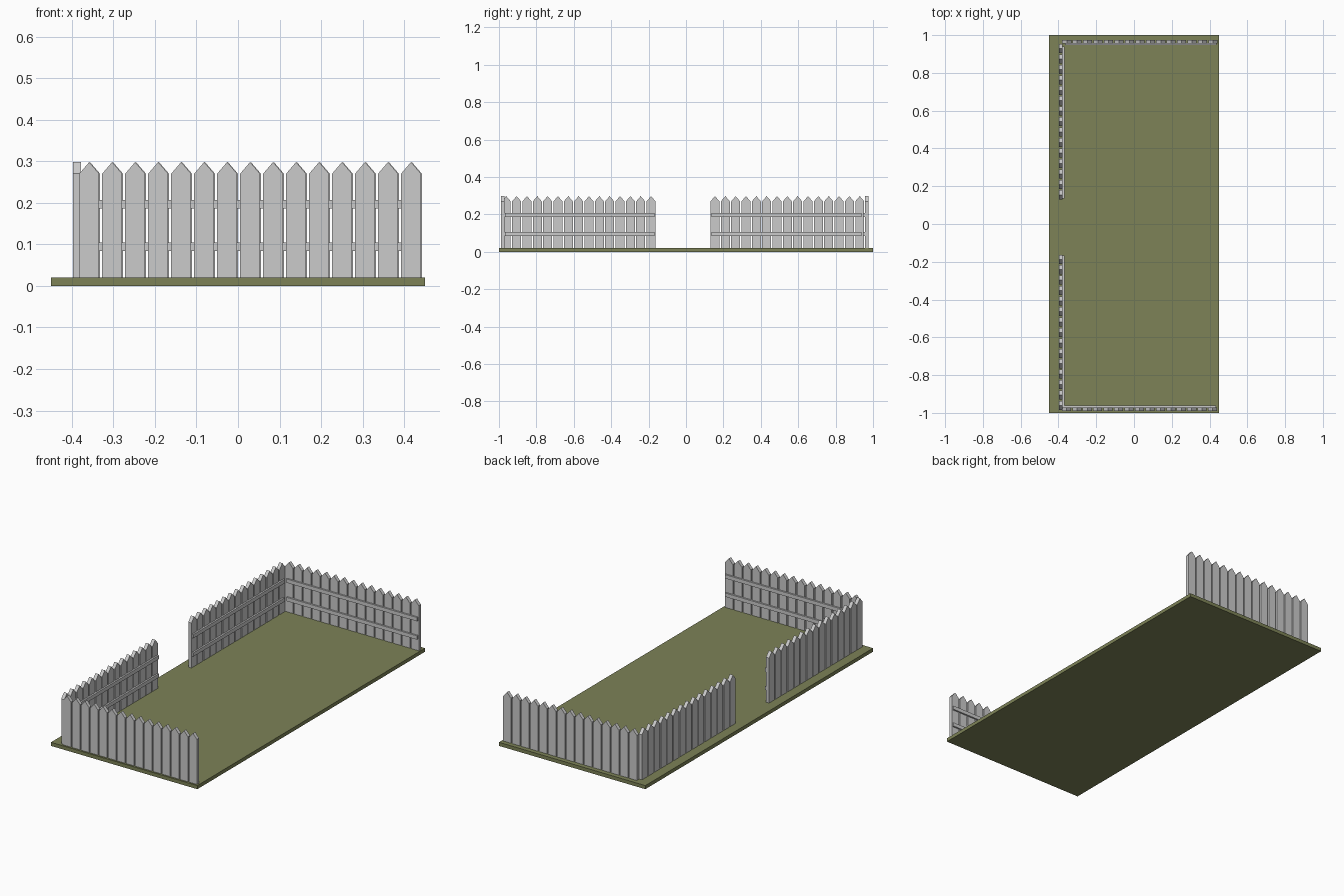
import bpy, bmesh, math
from mathutils import Matrix, Vector

if "Cube" in bpy.data.objects:
    bpy.data.objects.remove(bpy.data.objects["Cube"])


def material(name, rgb):
    m = bpy.data.materials.new(name)
    m.diffuse_color = (*rgb, 1)
    m.use_nodes = True
    m.node_tree.nodes["Principled BSDF"].inputs["Base Color"].default_value = m.diffuse_color
    return m


GRASS = material("olive grass", (0.205, 0.225, 0.095))
WOOD = material("pale grey wood", (0.60, 0.60, 0.60))


def finish(bm, name, mat):
    bmesh.ops.recalc_face_normals(bm, faces=bm.faces)
    me = bpy.data.meshes.new(name)
    bm.to_mesh(me)
    bm.free()
    me.materials.append(mat)
    ob = bpy.data.objects.new(name, me)
    bpy.context.collection.objects.link(ob)
    return ob


def add_box(bm, lo, hi):
    lo, hi = Vector(lo), Vector(hi)
    size = hi - lo
    mat = Matrix.Translation((lo + hi) / 2) @ Matrix.Diagonal((*size, 1))
    bmesh.ops.create_cube(bm, size=1, matrix=mat)


COUNT, STEP, WIDTH, THICK = 15, 0.0553, 0.048, 0.019
LENGTH = (COUNT - 1) * STEP + WIDTH


def fence(name, origin, along, inward):
    """Row of pickets running 'along' from origin, rails on the 'inward' side."""
    frame = Matrix((
        (along[0], inward[0], 0, origin[0]),
        (along[1], inward[1], 0, origin[1]),
        (0, 0, 1, 0),
        (0, 0, 0, 1)))
    # pointed pickets
    bm = bmesh.new()
    for i in range(COUNT):
        x = i * STEP
        prof = [(x, 0.015), (x + WIDTH, 0.015), (x + WIDTH, 0.27),
                (x + WIDTH / 2, 0.298), (x, 0.27)]
        face = bm.faces.new([bm.verts.new((u, 0, z)) for u, z in prof])
        ext = bmesh.ops.extrude_face_region(bm, geom=[face])
        verts = [g for g in ext["geom"] if isinstance(g, bmesh.types.BMVert)]
        bmesh.ops.translate(bm, vec=(0, THICK, 0), verts=verts)
    bm.transform(frame)
    finish(bm, name + "_pickets", WOOD)
    # two rails on the inner side
    bm = bmesh.new()
    for z in (0.084, 0.186):
        add_box(bm, (0.014, THICK - 0.002, z), (LENGTH - 0.005, THICK + 0.009, z + 0.021))
    bm.transform(frame)
    finish(bm, name + "_rails", WOOD)


# ground slab
bm = bmesh.new()
add_box(bm, (-0.45, -1, 0), (0.45, 1, 0.02))
finish(bm, "ground_slab", GRASS)

# front, back and the two side fences either side of the gateway
fence("front_fence", (-0.382, -0.990), (1, 0), (0, 1))
fence("back_fence", (-0.380, 0.975), (1, 0), (0, -1))
fence("side_fence_front", (-0.397, -0.985), (0, 1), (1, 0))
fence("side_fence_back", (-0.397, 0.953), (0, -1), (1, 0))
